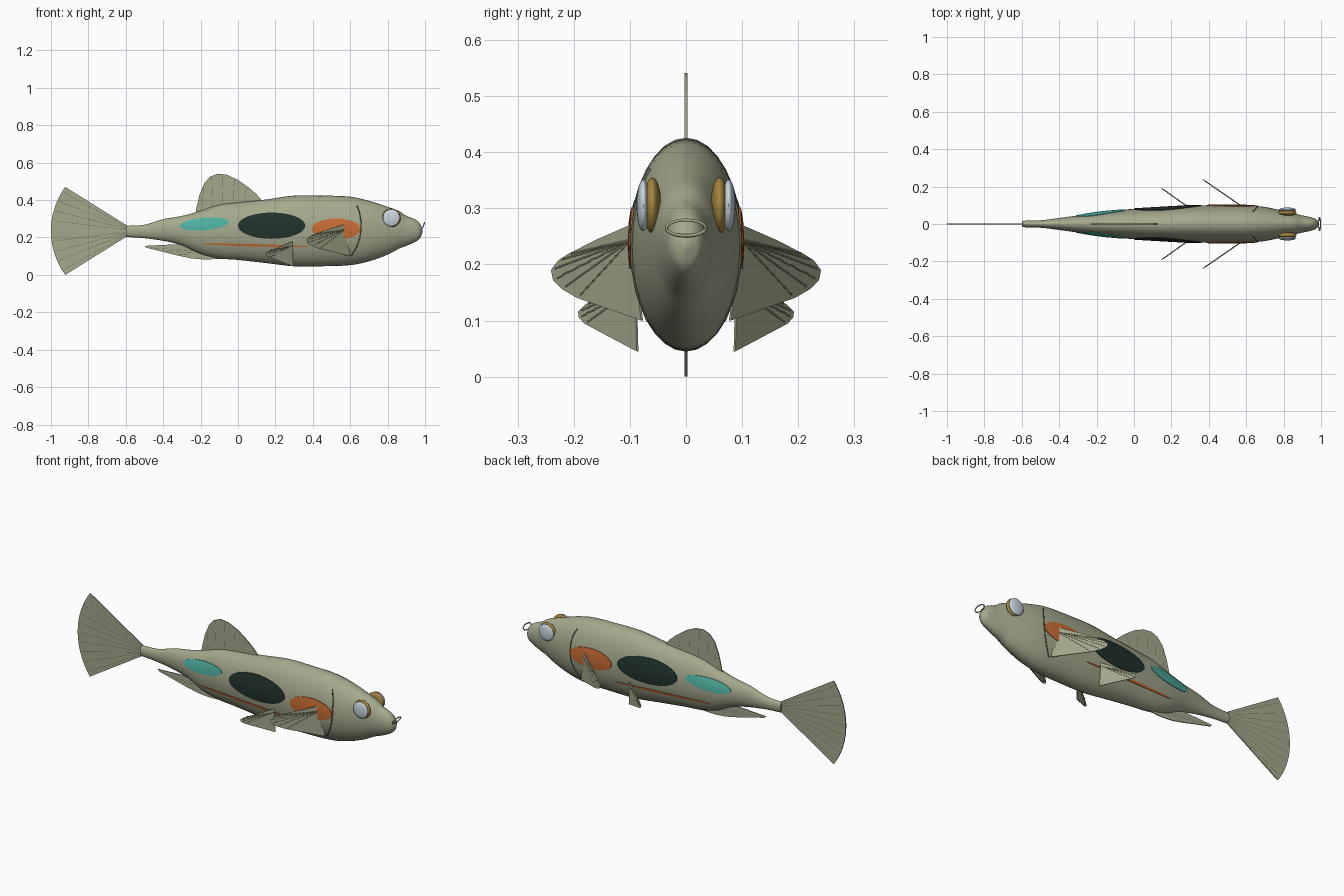
import bpy, bmesh, math
from mathutils import Vector

if "Cube" in bpy.data.objects:
    bpy.data.objects.remove(bpy.data.objects["Cube"])


def mat(name, r, g, b):
    m = bpy.data.materials.new(name)
    m.diffuse_color = (r, g, b, 1)
    m.use_nodes = True
    m.node_tree.nodes["Principled BSDF"].inputs["Base Color"].default_value = m.diffuse_color
    return m


OLIVE = mat("olive_skin", .37, .395, .265)
RAY = mat("dark_olive_ray", .12, .13, .08)
DARK = mat("dark_green", .014, .032, .024)
ORANGE = mat("orange", .58, .15, .035)
TEAL = mat("teal", .075, .43, .35)
GOLD = mat("gold", .37, .235, .05)
PALE = mat("pale_blue", .58, .67, .73)


def finish(bm, name, material, smooth=True):
    bmesh.ops.recalc_face_normals(bm, faces=bm.faces)
    me = bpy.data.meshes.new(name)
    bm.to_mesh(me)
    bm.free()
    ob = bpy.data.objects.new(name, me)
    bpy.context.collection.objects.link(ob)
    me.materials.append(material)
    if smooth:
        bpy.context.view_layer.objects.active = ob
        ob.select_set(True)
        bpy.ops.object.shade_smooth_by_angle(angle=math.radians(40))
        ob.select_set(False)
    return ob


# body stations: x, top z, bottom z, half width
ST = [(-.6, .262, .203, .017), (-.5, .268, .196, .02), (-.4, .298, .182, .032),
      (-.3, .315, .158, .046), (-.2, .343, .112, .062), (-.1, .375, .088, .073),
      (0, .387, .08, .081), (.15, .403, .063, .09), (.3, .424, .046, .098),
      (.45, .424, .046, .101), (.6, .418, .052, .1), (.7, .396, .072, .091),
      (.8, .364, .108, .07), (.86, .342, .14, .056), (.9, .316, .155, .046),
      (.95, .295, .178, .035), (.975, .27, .198, .024), (.987, .238, .228, .004)]


def section(x):
    """Smooth interpolation of the stations: centre z, half height, half width."""
    x = min(max(x, ST[0][0]), ST[-1][0])
    i = max(k for k in range(len(ST) - 1) if ST[k][0] <= x)
    a, b = ST[i], ST[i + 1]
    p, n = ST[max(i - 1, 0)], ST[min(i + 2, len(ST) - 1)]
    d = b[0] - a[0]
    t = (x - a[0]) / d
    out = []
    for k in (1, 2, 3):
        ma = (b[k] - p[k]) / (b[0] - p[0]) * d
        mb = (n[k] - a[k]) / (n[0] - a[0]) * d
        out.append((2*t**3 - 3*t*t + 1) * a[k] + (t**3 - 2*t*t + t) * ma
                   + (3*t*t - 2*t**3) * b[k] + (t**3 - t*t) * mb)
    return (out[0] + out[1]) / 2, (out[0] - out[1]) / 2, max(out[2], .003)


def skin_y(x, z):
    c, h, w = section(x)
    return w * math.sqrt(max(0, 1 - ((z - c) / h) ** 2))


# body: loft of ellipses
bm = bmesh.new()
N, rings = 32, []
xs = [a[0] + (b[0] - a[0]) * k / 4 for a, b in zip(ST, ST[1:]) for k in range(4)] + [ST[-1][0]]
for x in xs:
    c, h, w = section(x)
    rings.append([bm.verts.new((x, w * math.cos(2*math.pi*k/N), c + h * math.sin(2*math.pi*k/N)))
                  for k in range(N)])
for r, q in zip(rings, rings[1:]):
    for k in range(N):
        bm.faces.new((r[k], r[(k+1) % N], q[(k+1) % N], q[k]))
bm.faces.new(rings[0])
bm.faces.new(rings[-1])
finish(bm, "body", OLIVE)


# coloured flank patches draped on the skin
def patch(name, material, x0, z0, rx, rz, tilt, side):
    bm = bmesh.new()
    S, R = 48, 8

    def vert(u, v):
        x = x0 + u * rx - v * rz * tilt
        z = z0 + v * rz + u * rx * tilt
        return bm.verts.new((x, side * (skin_y(x, z) + .003), z))
    mid = vert(0, 0)
    prev = None
    for r in range(1, R + 1):
        ring = [vert(r/R * math.cos(2*math.pi*k/S), r/R * math.sin(2*math.pi*k/S)) for k in range(S)]
        for k in range(S):
            j = (k + 1) % S
            bm.faces.new((prev[k], prev[j], ring[j], ring[k]) if prev else (mid, ring[k], ring[j]))
        prev = ring
    # skirt down into the skin
    low = [bm.verts.new((v.co.x, v.co.y - side * .006, v.co.z)) for v in prev]
    for k in range(S):
        j = (k + 1) % S
        bm.faces.new((prev[k], prev[j], low[j], low[k]))
    finish(bm, name, material)


# thin tapered tubes used for rays and gill line
def tube(name, pts, radius, material, cyclic=False):
    cu = bpy.data.curves.new(name, 'CURVE')
    cu.dimensions = '3D'
    cu.bevel_depth = radius
    cu.bevel_resolution = 1
    sp = cu.splines.new('POLY')
    sp.points.add(len(pts) - 1)
    for p, co in zip(sp.points, pts):
        p.co = (*co, 1)
    sp.use_cyclic_u = cyclic
    cu.materials.append(material)
    ob = bpy.data.objects.new(name, cu)
    bpy.context.collection.objects.link(ob)


# fins: thin plates with rays from root line to rim
def fin(name, outline, roots, tips, thick=.005):
    bm = bmesh.new()
    f = bm.faces.new([bm.verts.new(p) for p in outline])
    f.normal_update()
    n = f.normal.copy()
    bmesh.ops.translate(bm, verts=bm.verts, vec=n * -thick / 2)
    ext = bmesh.ops.extrude_face_region(bm, geom=list(bm.faces), use_keep_orig=True)
    bmesh.ops.translate(bm, vec=n * thick,
                        verts=[v for v in ext['geom'] if isinstance(v, bmesh.types.BMVert)])
    bmesh.ops.triangulate(bm, faces=[f for f in bm.faces if len(f.verts) > 4])
    finish(bm, name, OLIVE, False)
    for a, b in zip(roots, tips):
        tube(name + "_ray", [a, b], .003, RAY)


def flat(pts):
    return [(x, 0, z) for x, z in pts]


# tail fin: circular fan
def fan(deg, r=.4):
    a = math.radians(deg)
    return (-.6 - r * math.cos(a), .235 + r * math.sin(a))


fin("tail_fin", flat([(-.59, .208), (-.59, .262)] + [fan(36 - 3 * k) for k in range(25)]),
    flat([(-.6, .235 + .022 * (k - 4) / 4) for k in range(9)]),
    flat([fan((k - 4) * 8, .39) for k in range(9)]))

# dorsal fin
fin("dorsal_fin", flat([(-.23, .31), (-.222, .36), (-.205, .43), (-.18, .49), (-.15, .525), (-.11, .541),
                        (-.06, .535), (0, .508), (.06, .465), (.1, .43), (.13, .395), (.13, .35)]),
    flat([(-.19 + .055 * k, .36) for k in range(5)]),
    flat([(-.185, .47), (-.14, .52), (-.085, .53), (-.02, .508), (.045, .465)]))

# anal fin
fin("anal_fin", flat([(-.5, .155), (-.3, .165), (-.1, .13), (.02, .1), (-.08, .086), (-.18, .082),
                      (-.25, .088), (-.33, .105), (-.42, .128), (-.49, .145)]),
    flat([(-.1, .11), (-.14, .115), (-.18, .125)]),
    flat([(-.32, .108), (-.4, .128), (-.47, .145)]))

for s, tag in ((1, "left"), (-1, "right")):
    # paired fins, swept back and outwards
    pec = [(.57, .27), (.48, .243), (.41, .218), (.385, .207), (.367, .19), (.372, .172),
           (.395, .156), (.435, .14), (.6, .1)]
    pel = [(.29, .178), (.2, .14), (.167, .129), (.148, .116), (.15, .105), (.165, .094),
           (.295, .045)]
    for name, pts, x0, y0, k in (("pectoral_fin", pec, .58, .092, .69), ("pelvic_fin", pel, .29, .09, .71)):
        p3 = [Vector((x, s * (y0 + (x0 - x) * k), z)) for x, z in pts]
        root = p3[0].lerp(p3[-1], .15)
        tips = [root.lerp(p, .95) for p in p3[2:-1]]
        fin(f"{name}_{tag}", p3, [root] * len(tips), tips, .004)

    # flank markings
    patch("orange_patch_" + tag, ORANGE, .525, .245, .13, .056, 0, s)
    patch("dark_patch_" + tag, DARK, .18, .263, .18, .07, 0, s)
    patch("teal_patch_" + tag, TEAL, -.18, .272, .13, .034, .09, s)
    patch("orange_stripe_" + tag, ORANGE, .095, .158, .285, .006, -.025, s)

    # gill line
    tube("gill_line_" + tag, [(x, s * (skin_y(x, z) + .001), z) for x, z in
                              ((.635, .37), (.648, .34), (.656, .3), (.658, .25), (.652, .2),
                               (.635, .15), (.605, .1))], .003, RAY)

    # eyes: gold rim and pale lens
    for name, y, r, d, m in (("eye_rim", .06, .05, .016, GOLD), ("eye_lens", .076, .046, .012, PALE)):
        bm = bmesh.new()
        bmesh.ops.create_uvsphere(bm, u_segments=32, v_segments=16, radius=1)
        bmesh.ops.scale(bm, vec=(r, d, r), verts=bm.verts)
        bmesh.ops.translate(bm, vec=(.82, s * y, .305), verts=bm.verts)
        finish(bm, f"{name}_{tag}", m)

# mouth ring
tube("mouth_ring", [(.992 + .005 * math.sin(a), .035 * math.cos(a), .265 + .014 * math.sin(a))
                    for a in (2 * math.pi * k / 32 for k in range(32))], .003, OLIVE, True)
